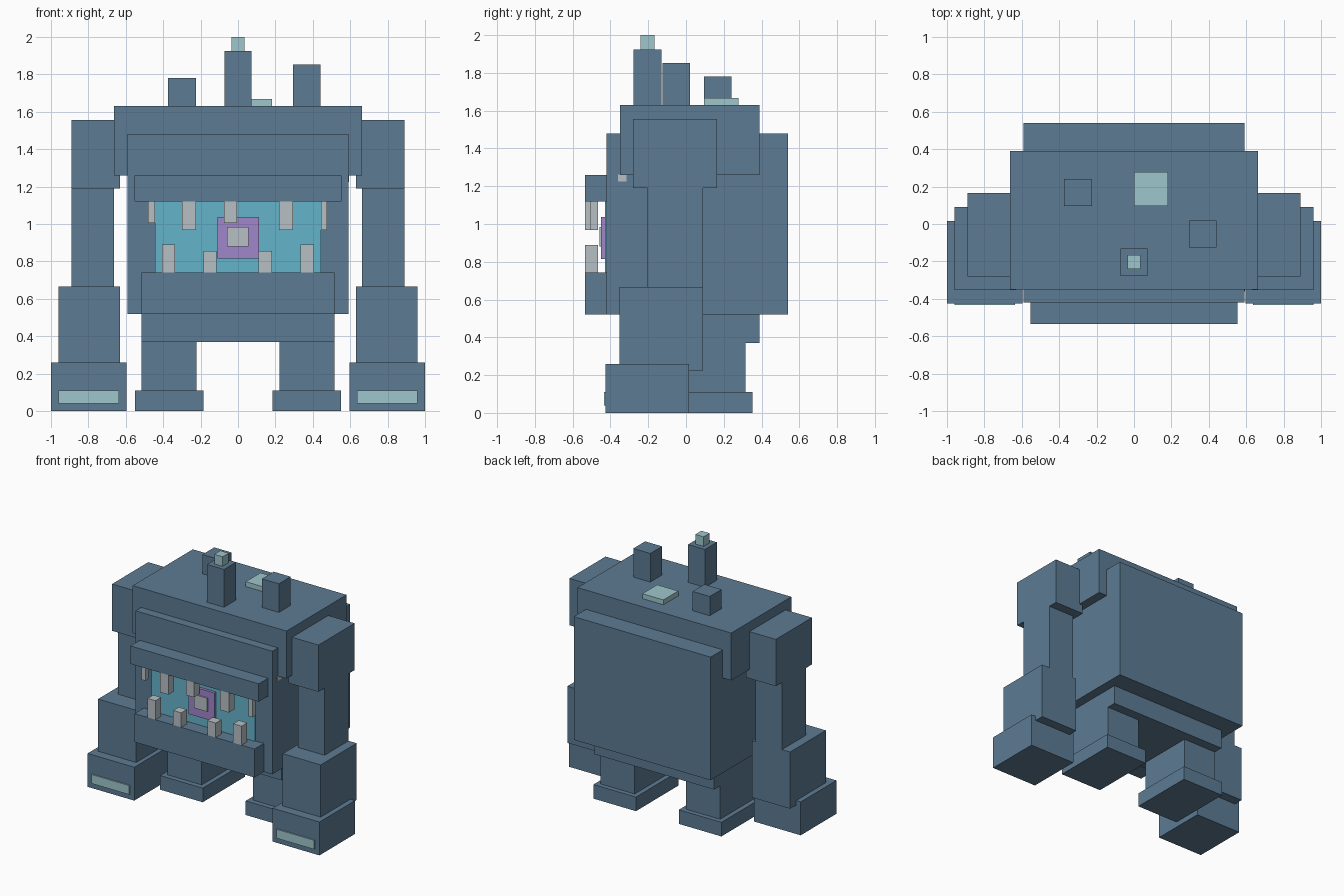
import bpy
import bmesh

cube = bpy.data.objects.get("Cube")
if cube:
    bpy.data.objects.remove(cube, do_unlink=True)


def material(name, rgb):
    """Flat material from an sRGB 0-255 colour."""
    lin = [((c / 255 + 0.055) / 1.055) ** 2.4 for c in rgb] + [1.0]
    m = bpy.data.materials.new(name)
    m.use_nodes = True
    m.diffuse_color = lin
    m.node_tree.nodes["Principled BSDF"].inputs["Base Color"].default_value = lin
    return m


SLATE = material("slate blue", (93, 123, 147))
PALE = material("pale teal", (158, 198, 204))
CYAN = material("mouth cyan", (101, 180, 203))
PURPLE = material("eye purple", (160, 134, 202))
BONE = material("tooth grey", (183, 192, 197))


def box(name, x, y, z, mat=SLATE):
    """Box from (min, max) ranges on each axis."""
    bm = bmesh.new()
    bmesh.ops.create_cube(bm, size=1)
    for v in bm.verts:
        for i, (lo, hi) in enumerate((x, y, z)):
            v.co[i] = hi if v.co[i] > 0 else lo
    mesh = bpy.data.meshes.new(name)
    bm.to_mesh(mesh)
    bm.free()
    mesh.materials.append(mat)
    obj = bpy.data.objects.new(name, mesh)
    bpy.context.collection.objects.link(obj)
    return obj


def pair(name, x, y, z, mat=SLATE):
    """The same box on both sides of the body."""
    box("left_" + name, x, y, z, mat)
    box("right_" + name, (-x[1], -x[0]), y, z, mat)


# Body
box("torso", (-0.59, 0.59), (-0.42, 0.54), (0.52, 1.48))
box("upper_body", (-0.663, 0.663), (-0.35, 0.39), (1.26, 1.63))
box("pelvis", (-0.515, 0.515), (-0.20, 0.39), (0.37, 0.52))

# Legs and arms
pair("leg", (0.222, 0.515), (-0.13, 0.315), (0.11, 0.37))
pair("foot", (0.185, 0.552), (-0.17, 0.352), (0, 0.11))
pair("shoulder", (0.632, 0.89), (-0.28, 0.165), (1.19, 1.555))
pair("upper_arm", (0.663, 0.89), (-0.205, 0.09), (0.66, 1.19))
pair("forearm", (0.632, 0.96), (-0.352, 0.09), (0.225, 0.667))
pair("hand", (0.597, 1.0), (-0.425, 0.015), (0, 0.26))
pair("hand_light", (0.635, 0.96), (-0.434, -0.425), (0.04, 0.11), PALE)

# Jaws and mouth with a single eye
box("upper_jaw", (-0.553, 0.553), (-0.535, -0.42), (1.12, 1.26))
box("lower_jaw", (-0.517, 0.517), (-0.535, -0.42), (0.52, 0.742))
box("mouth", (-0.445, 0.445), (-0.429, -0.42), (0.74, 1.12), CYAN)
box("eye", (-0.11, 0.112), (-0.45, -0.425), (0.815, 1.038), PURPLE)
box("pupil", (-0.06, 0.055), (-0.459, -0.45), (0.88, 0.985), BONE)

# Teeth: (left edge, right edge, tip height, front)
upper = [(-0.48, -0.445, 1.005, -0.505), (-0.30, -0.225, 0.967, -0.535),
         (-0.075, -0.005, 1.005, -0.535), (0.22, 0.295, 0.967, -0.535),
         (0.445, 0.477, 0.967, -0.505)]
lower = [(-0.405, -0.337, 0.89, -0.535), (-0.185, -0.115, 0.855, -0.535),
         (0.11, 0.182, 0.855, -0.535), (0.333, 0.405, 0.89, -0.535)]
for i, (a, b, tip, front) in enumerate(upper, 1):
    box(f"upper_tooth_{i}", (a, b), (front, -0.465), (tip, 1.12), BONE)
for i, (a, b, tip, front) in enumerate(lower, 1):
    box(f"lower_tooth_{i}", (a, b), (front, -0.465), (0.742, tip), BONE)

# Small chip on the side, under the upper body
box("side_chip", (0.587, 0.594), (-0.36, -0.315), (1.225, 1.262), BONE)

# Crystals and pad on top
box("front_crystal", (-0.073, 0.073), (-0.277, -0.13), (1.63, 1.925))
box("crystal_tip", (-0.036, 0.036), (-0.24, -0.166), (1.925, 2.0), PALE)
box("left_crystal", (0.294, 0.44), (-0.125, 0.02), (1.63, 1.853))
box("right_crystal", (-0.373, -0.225), (0.095, 0.24), (1.63, 1.78))
box("top_pad", (0, 0.182), (0.095, 0.278), (1.63, 1.668), PALE)
